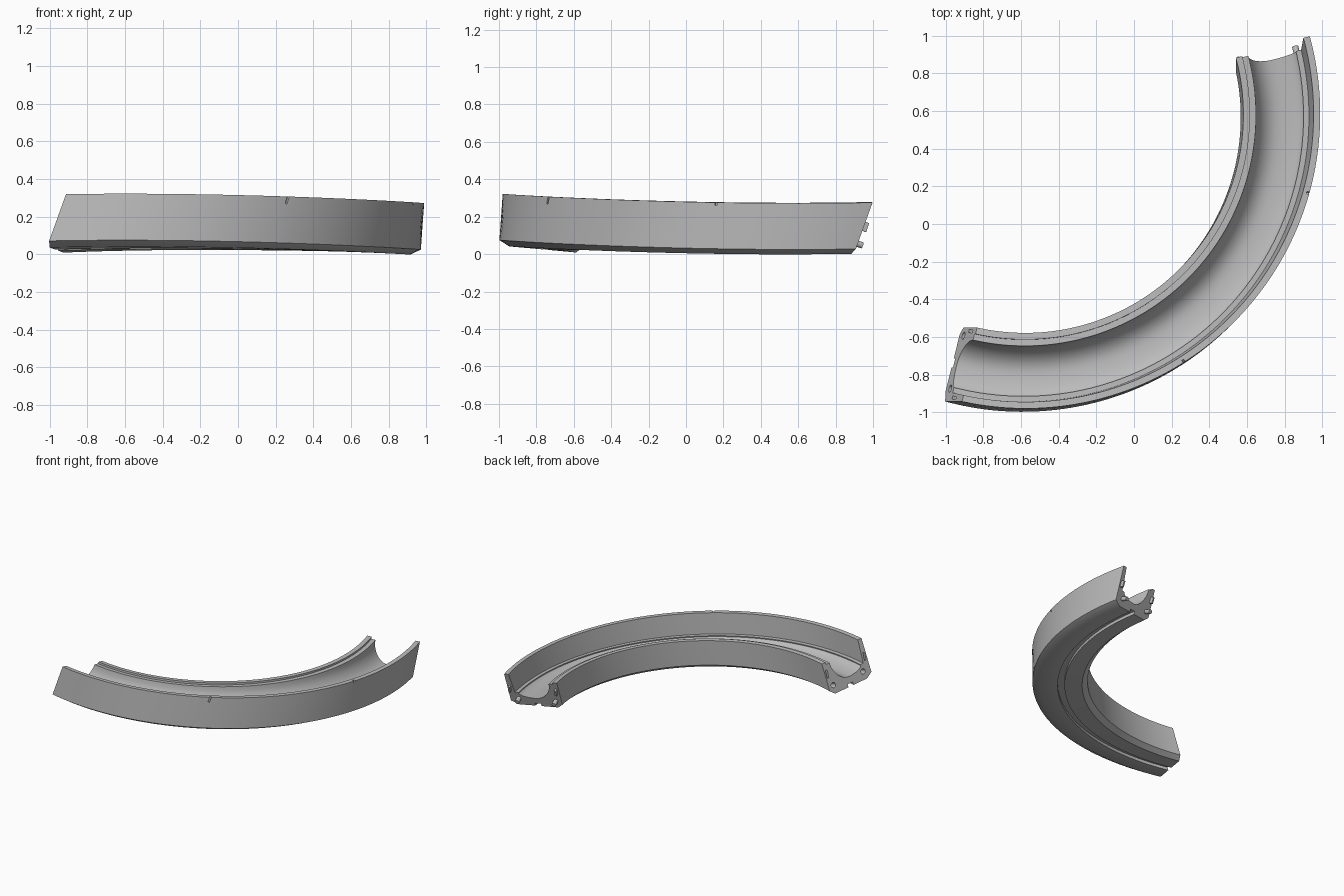
import bpy, bmesh, math
from mathutils import Matrix, Vector

cube = bpy.data.objects.get("Cube")
if cube:
    bpy.data.objects.remove(cube, do_unlink=True)

CX, CY = -0.595, 0.565      # centre of the bend
MID, HALF = math.radians(-45), math.radians(58.9)
RISE, TILT, LEAN = 0.109, 0.10, 0.30
START, END = MID - HALF, MID + HALF
SEGMENTS = 96

grey = bpy.data.materials.new("plain grey")
grey.use_nodes = True
grey.diffuse_color = (0.5, 0.5, 0.5, 1)
grey.node_tree.nodes["Principled BSDF"].inputs["Base Color"].default_value = grey.diffuse_color


def place(r, h, angle):
    """Point of the tilted helix: radius, height in the section, sweep angle."""
    a = angle + math.asin((h - 0.15) * LEAN / r)
    dx, dy = r * math.cos(a), r * math.sin(a)
    drop = TILT * (dx + dy) / math.sqrt(2)
    push = TILT * h / math.sqrt(2)
    return Vector((CX + dx + push, CY + dy + push, 0.02 + h + RISE * (a - MID) - drop))


def frame(r, h, angle):
    """Matrix at a section point: x radial, y along the track, z up the section."""
    out = Vector((math.cos(angle), math.sin(angle), 0))
    along = Vector((-math.sin(angle), math.cos(angle), -0.35)).normalized()
    rot = Matrix((out, along, out.cross(along))).transposed().to_4x4()
    return Matrix.Translation(place(r, h, angle)) @ rot


def add_box(bm, at, size):
    bmesh.ops.create_cube(bm, size=1, matrix=at @ Matrix.Diagonal((*size, 1)))


def add_pin(bm, at, radius, length):
    bmesh.ops.create_cone(bm, cap_ends=True, segments=16, radius1=radius, radius2=radius,
                          depth=length, matrix=at @ Matrix.Rotation(math.pi / 2, 4, "X"))


def finish(bm, name):
    bmesh.ops.recalc_face_normals(bm, faces=bm.faces[:])
    mesh = bpy.data.meshes.new(name)
    bm.to_mesh(mesh)
    bm.free()
    mesh.materials.append(grey)
    obj = bpy.data.objects.new(name, mesh)
    bpy.context.collection.objects.link(obj)
    return obj


def select(obj):
    bpy.ops.object.select_all(action="DESELECT")
    obj.select_set(True)
    bpy.context.view_layer.objects.active = obj


# Section: underside with groove, tall outer wall, ledge, bowl, low inner wall
section = [(1.20, 0), (1.33, 0), (1.33, 0.022), (1.38, 0.022), (1.38, 0), (1.51, 0),
           (1.565, 0.03), (1.565, 0.277), (1.53, 0.277), (1.517, 0.11), (1.488, 0.11)]
for i in range(1, 15):
    t = i / 15
    r = 1.36 + 0.132 * math.cos(math.pi * t)
    low = 0.11 if t < 0.5 else 0.205
    section.append((r, low - (low - 0.068) * math.sin(math.pi * t) ** (1 if t < 0.5 else 1.2)))
section += [(1.228, 0.215), (1.195, 0.215), (1.195, 0.23), (1.16, 0.23), (1.16, 0.03)]

# Track body: sweep the section along the bend
bm = bmesh.new()
rings = []
for i in range(SEGMENTS + 1):
    angle = START + (END - START) * i / SEGMENTS
    rings.append([bm.verts.new(place(r, h, angle)) for r, h in section])
count = len(section)
for a, b in zip(rings, rings[1:]):
    for j in range(count):
        k = (j + 1) % count
        bm.faces.new((a[j], a[k], b[k], b[j]))
bm.faces.new(rings[0])
bm.faces.new(rings[-1])
track = finish(bm, "curved_track")

# Connector positions shared by both ends
pins = [(1.495, 0.058), (1.205, 0.06)]
tabs = [(1.545, 0.15), (1.18, 0.15)]

# Cutter: sockets in the start face and marker notches in the outer wall
bm = bmesh.new()
for r, h in pins:
    add_pin(bm, frame(r, h, START), 0.02, 0.1)
for r, h in tabs:
    add_box(bm, frame(r, h, START), (0.016, 0.06, 0.06))
add_box(bm, frame(1.565, 0.262, math.radians(-58.8)), (0.03, 0.012, 0.05))
add_box(bm, frame(1.565, 0.275, math.radians(-17)), (0.03, 0.012, 0.03))
cutter = finish(bm, "socket_cutter")
cutter.hide_render = True
cut = track.modifiers.new("sockets", "BOOLEAN")
cut.operation = "DIFFERENCE"
cut.solver = "EXACT"
cut.object = cutter
select(track)
bpy.ops.object.modifier_apply(modifier="sockets")
bpy.data.objects.remove(cutter, do_unlink=True)
bpy.ops.object.shade_smooth_by_angle(angle=math.radians(30))

# Pins and tabs on the far end
bm = bmesh.new()
for r, h in pins:
    add_pin(bm, frame(r, h, END), 0.017, 0.09)
for r, h in tabs:
    add_box(bm, frame(r, h, END), (0.014, 0.05, 0.05))
connectors = finish(bm, "end_connectors")
select(connectors)
bpy.ops.object.shade_smooth_by_angle(angle=math.radians(30))
